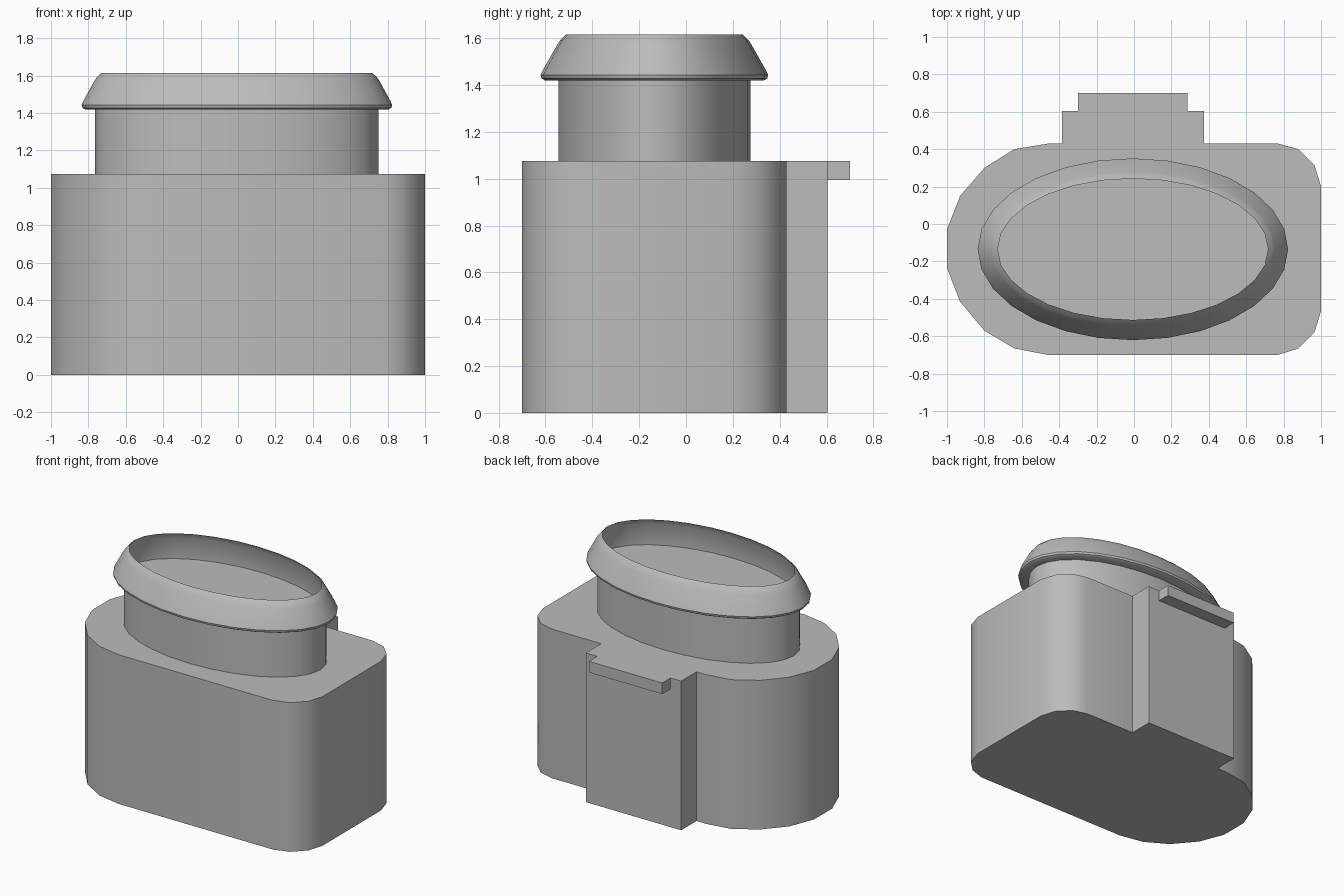
import bpy
import bmesh
import math

cube = bpy.data.objects.get("Cube")
if cube:
    bpy.data.objects.remove(cube, do_unlink=True)

grey = bpy.data.materials.new("warm grey")
grey.use_nodes = True
colour = (0.50, 0.51, 0.495, 1)
grey.diffuse_color = colour
grey.node_tree.nodes["Principled BSDF"].inputs["Base Color"].default_value = colour

CX, CY, SIDES = -0.006, -0.135, 28   # shared centre of the oval parts
BODY_TOP, NECK_TOP, RIM_TOP = 1.075, 1.42, 1.615


def finish(name, bm, angle):
    bmesh.ops.recalc_face_normals(bm, faces=bm.faces)
    mesh = bpy.data.meshes.new(name)
    bm.to_mesh(mesh)
    bm.free()
    ob = bpy.data.objects.new(name, mesh)
    mesh.materials.append(grey)
    bpy.context.collection.objects.link(ob)
    bpy.ops.object.select_all(action='DESELECT')
    ob.select_set(True)
    bpy.context.view_layer.objects.active = ob
    bpy.ops.object.shade_smooth_by_angle(angle=math.radians(angle))
    return ob


def prism(name, outline, z0, z1, angle=36):
    bm = bmesh.new()
    base = bm.faces.new([bm.verts.new((x, y, z0)) for x, y in outline])
    top = bmesh.ops.extrude_face_region(bm, geom=[base], use_keep_orig=True)
    moved = [g for g in top["geom"] if isinstance(g, bmesh.types.BMVert)]
    bmesh.ops.translate(bm, verts=moved, vec=(0, 0, z1 - z0))
    return finish(name, bm, angle)


def oval_loft(name, rings, closed, angle=36):
    """Joins oval rings (x radius, y radius, z); closed loops the profile."""
    bm = bmesh.new()
    loops = []
    for rx, ry, z in rings:
        loops.append([bm.verts.new((CX + rx * math.cos(2 * math.pi * i / SIDES),
                                    CY + ry * math.sin(2 * math.pi * i / SIDES), z))
                      for i in range(SIDES)])
    pairs = list(zip(loops, loops[1:]))
    if closed:
        pairs.append((loops[-1], loops[0]))
    else:
        bm.faces.new(loops[0])
        bm.faces.new(loops[-1])
    for a, b in pairs:
        for i in range(SIDES):
            j = (i + 1) % SIDES
            bm.faces.new((a[i], a[j], b[j], b[i]))
    return finish(name, bm, angle)


# Main body: broad rounding on the right, tight rounding on the left, back block
back_half = [(1, 0.20), (0.965, 0.315), (0.88, 0.40), (0.77, 0.43),
             (0.375, 0.43), (0.375, 0.605), (-0.385, 0.605), (-0.385, 0.43),
             (-0.46, 0.43), (-0.64, 0.40), (-0.80, 0.30), (-0.93, 0.15), (-1, -0.03)]
front_half = [(-1, -0.235), (-0.93, -0.415), (-0.80, -0.57), (-0.64, -0.665),
              (-0.46, -0.70), (0.77, -0.70), (0.88, -0.665), (0.965, -0.58), (1, -0.465)]
prism("body", back_half + front_half, 0, BODY_TOP)

# Small ledge at the top of the back block
prism("back_ledge", [(-0.30, 0.60), (0.285, 0.60), (0.285, 0.70), (-0.30, 0.70)],
      0.995, BODY_TOP)

# Oval neck, whose cap is the floor of the recess
oval_loft("neck", [(0.758, 0.41, BODY_TOP - 0.01), (0.758, 0.41, NECK_TOP + 0.002)], False)

# Flared collar with a rolled lower edge and an open top
oval_loft("collar", [
    (0.750, 0.402, NECK_TOP), (0.812, 0.468, NECK_TOP),
    (0.826, 0.482, 1.428), (0.830, 0.486, 1.443), (0.822, 0.477, 1.462),
    (0.762, 0.415, 1.572), (0.748, 0.402, 1.592), (0.723, 0.378, RIM_TOP),
    (0.750, 0.402, 1.572)], True)
